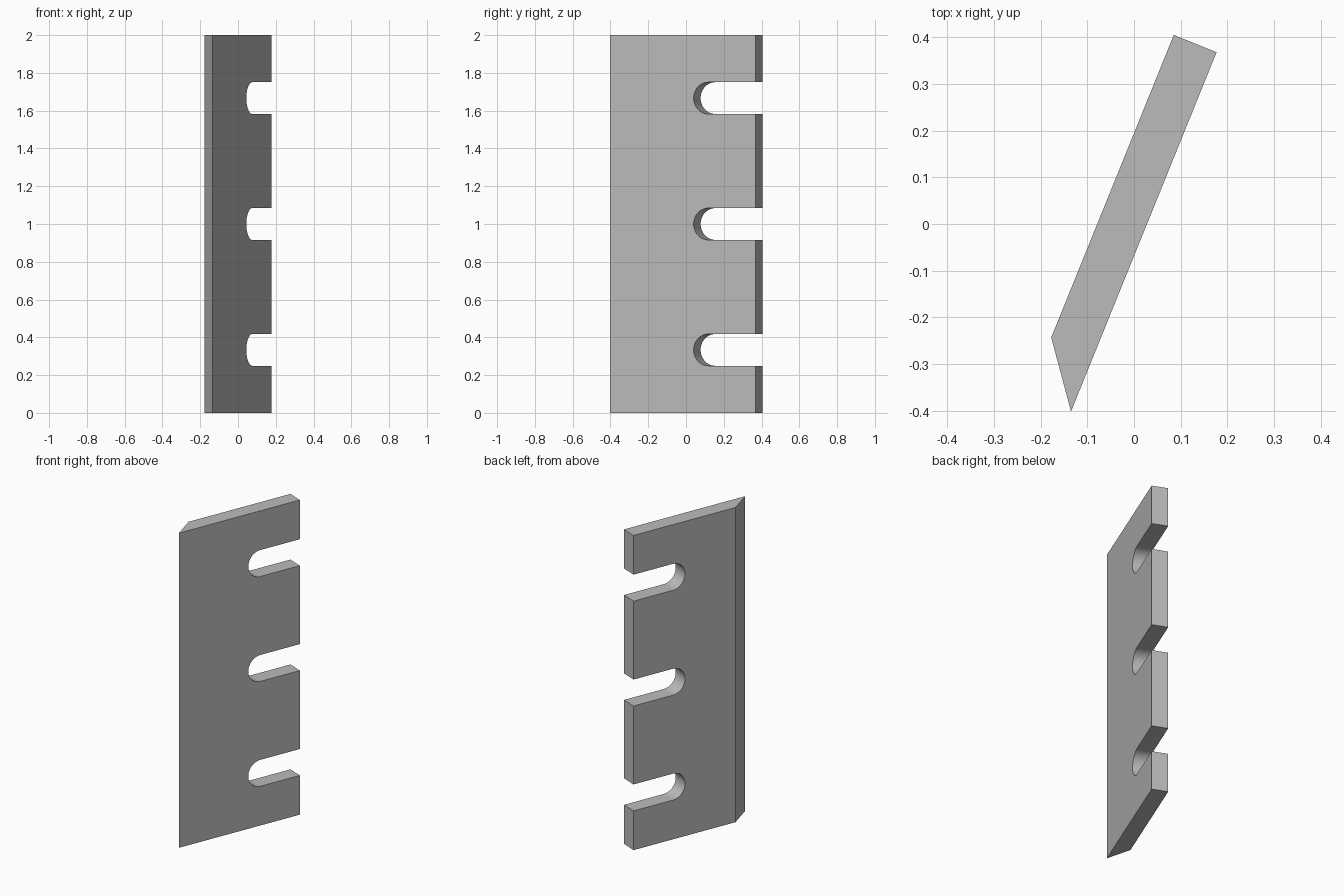
import bpy, bmesh, math
from mathutils import Matrix, Vector

cube = bpy.data.objects.get("Cube")
if cube:
    bpy.data.objects.remove(cube, do_unlink=True)

HEIGHT, WIDTH, THICK = 2.0, 0.831, 0.099
BEVEL = 0.131                      # how far the cutting edge slopes back
SLOT_R, SLOT_U = 0.084, 0.561      # slot radius and centre along the width
SLOT_Z = (1 / 3, 1.0, 5 / 3)
STEPS = 24

# Steel material
steel = bpy.data.materials.new("steel grey")
steel.use_nodes = True
colour = (0.5, 0.5, 0.5, 1)
steel.diffuse_color = colour
steel.node_tree.nodes["Principled BSDF"].inputs["Base Color"].default_value = colour

# Blade outline in the plate's own plane, with three open round-ended slots
outline = [(0, 0), (WIDTH, 0)]
for z in SLOT_Z:
    outline.append((WIDTH, z - SLOT_R))
    for i in range(STEPS + 1):
        a = -math.pi / 2 - math.pi * i / STEPS
        outline.append((SLOT_U + SLOT_R * math.cos(a), z + SLOT_R * math.sin(a)))
    outline.append((WIDTH, z + SLOT_R))
outline += [(WIDTH, HEIGHT), (0, HEIGHT)]

# Thicken the outline, pulling the rear corners back to form the cutting bevel
bm = bmesh.new()
face = bm.faces.new([bm.verts.new((u, 0, z)) for u, z in outline])
grown = bmesh.ops.extrude_face_region(bm, geom=[face], use_keep_orig=True)
for v in grown["geom"]:
    if isinstance(v, bmesh.types.BMVert):
        v.co.y = THICK
        if v.co.x < 0.001:
            v.co.x = BEVEL
bmesh.ops.recalc_face_normals(bm, faces=bm.faces)

# Lean the plate into its working angle
along = Vector((0.312, 0.77, 0)).normalized()
across = Vector((-along.y, along.x, 0))
frame = Matrix((along, across, (0, 0, 1))).transposed().to_4x4()
bm.transform(Matrix.Translation((-0.135, -0.402, 0)) @ frame)

mesh = bpy.data.meshes.new("slotted_blade")
bm.to_mesh(mesh)
bm.free()
mesh.materials.append(steel)
blade = bpy.data.objects.new("slotted_blade", mesh)
bpy.context.collection.objects.link(blade)

# Smooth slot ends, sharp edges elsewhere
bpy.ops.object.select_all(action="DESELECT")
blade.select_set(True)
bpy.context.view_layer.objects.active = blade
bpy.ops.object.shade_smooth_by_angle(angle=math.radians(30))
